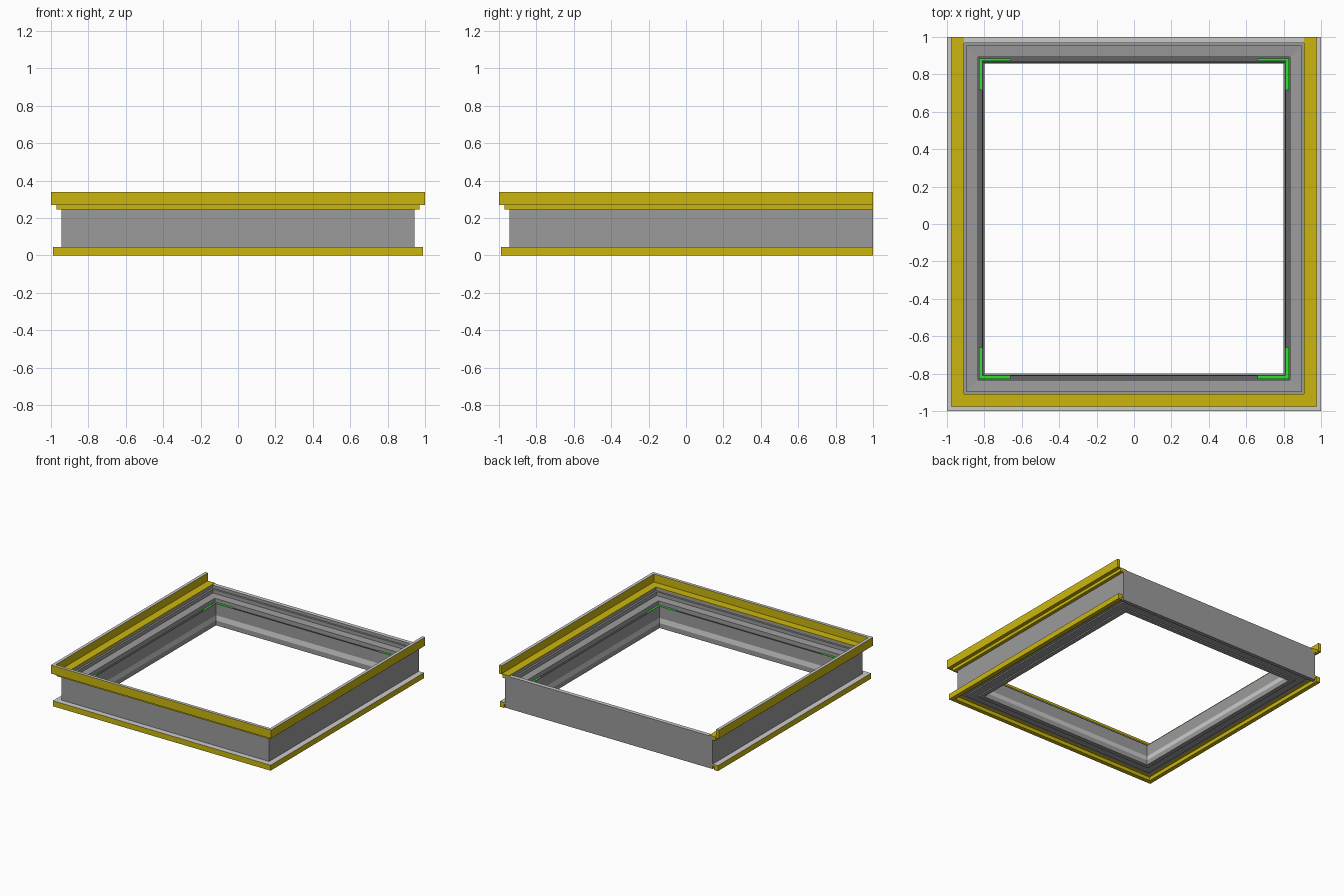
import bpy, bmesh

if "Cube" in bpy.data.objects:
    bpy.data.objects.remove(bpy.data.objects["Cube"])

def material(name, rgb):
    m = bpy.data.materials.new(name)
    m.diffuse_color = (*rgb, 1)
    m.use_nodes = True
    m.node_tree.nodes["Principled BSDF"].inputs["Base Color"].default_value = m.diffuse_color
    return m

yellow = material("yellow", (0.60, 0.47, 0.004))
grey = material("light_grey", (0.56, 0.56, 0.56))
body_grey = material("mid_grey", (0.33, 0.33, 0.33))
dark = material("dark_grey", (0.13, 0.13, 0.13))
green = material("green", (0.03, 0.75, 0.03))

BACK = 0.057   # the rear side sits this much further out than the other three

def full_ring(r):
    return [(-r, r + BACK), (-r, -r), (r, -r), (r, r + BACK)]

def three_sides(r):
    return [(-r, 1), (-r, -r), (r, -r), (r, 1)]

def finish(name, bm, mats):
    bmesh.ops.recalc_face_normals(bm, faces=bm.faces)
    me = bpy.data.meshes.new(name)
    bm.to_mesh(me)
    bm.free()
    for m in mats:
        me.materials.append(m)
    ob = bpy.data.objects.new(name, me)
    bpy.context.collection.objects.link(ob)

def sweep(name, profile, path, closed, mats, slots):
    """Sweep a (distance from centre, height) profile along a mitred path.
    slots gives the material index of profile edges that differ from 0."""
    bm = bmesh.new()
    cols = [[bm.verts.new((x, y, z)) for x, y in path(r)] for r, z in profile]
    n = len(profile)
    for i in range(n):
        a, b = cols[i], cols[(i + 1) % n]
        for k in range(4 if closed else 3):
            j = (k + 1) % 4
            f = bm.faces.new((a[k], a[j], b[j], b[k]))
            f.material_index = slots.get(i, 0)
    if not closed:
        for k in (0, 3):
            bm.faces.new([c[k] for c in cols])
    finish(name, bm, mats)

# main frame: stepped section with a small slope on the inner wall
sweep("main_frame", [
    (.943, .03), (.943, .27), (.91, .27), (.91, .245), (.895, .245), (.895, .215),
    (.835, .21), (.835, .175), (.812, .175), (.812, .185), (.806, .185),
    (.806, .09), (.80, .05), (.80, .01), (.835, .01), (.835, .02),
    (.90, .02), (.90, .03)],
    full_ring, True, [body_grey, grey, dark], {1: 1, 7: 2, 9: 2, 11: 1})

# rear wall lower edge, where no trim covers the frame
bm = bmesh.new()
bmesh.ops.create_cube(bm, size=1)
for v in bm.verts:
    v.co = (v.co.x * 1.886, .985 + v.co.y * .03, .02 + v.co.z * .03)
finish("rear_wall_foot", bm, [body_grey])

# upper trim: upright lip on a flange, open at the rear
sweep("upper_trim", [
    (.91, .245), (.97, .245), (.97, .27), (1, .27), (1, .34), (.975, .34),
    (.975, .275), (.91, .275)],
    three_sides, False, [yellow, grey], {4: 1})

# lower trim: broad downward lip under a flange, grey on top
sweep("lower_trim", [
    (.99, 0), (.99, .045), (.93, .045), (.93, .03), (.955, .03), (.955, 0)],
    three_sides, False, [yellow, grey], {1: 1})

# green L-shaped corner brackets lying in the inner ledge
L = [(.828, .828), (.66, .828), (.66, .814), (.814, .814), (.814, .66), (.828, .66)]
for sx, side in ((-1, "left"), (1, "right")):
    for sy, end in ((-1, "front"), (1, "rear")):
        bm = bmesh.new()
        shift = BACK if sy > 0 else 0
        face = bm.faces.new([bm.verts.new((sx * x, sy * y + shift, .174)) for x, y in L])
        top = bmesh.ops.extrude_face_region(bm, geom=[face])["geom"]
        bmesh.ops.translate(bm, vec=(0, 0, .01),
                            verts=[g for g in top if isinstance(g, bmesh.types.BMVert)])
        finish(f"corner_bracket_{end}_{side}", bm, [green])
